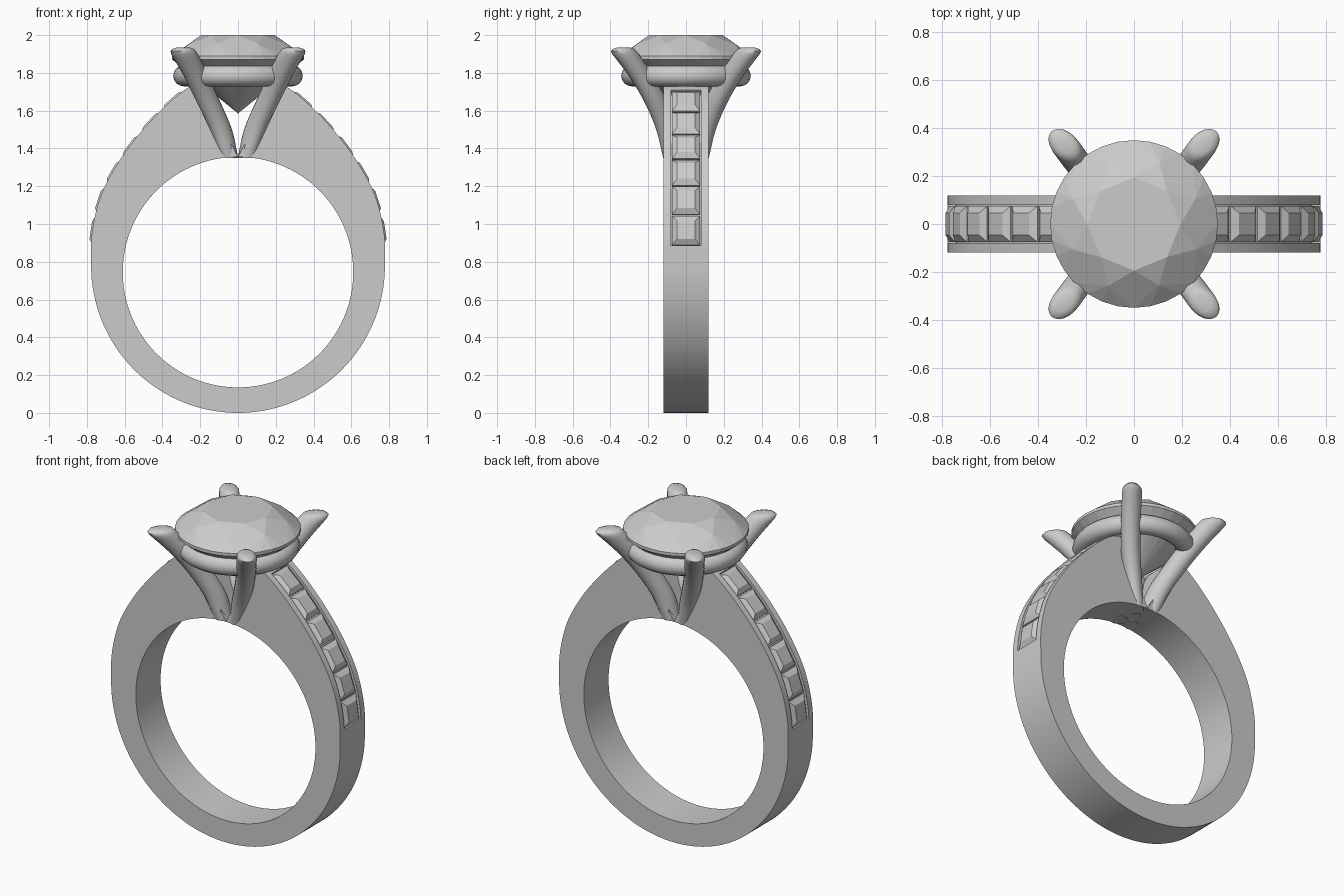
import bpy, bmesh, math
from mathutils import Vector

if "Cube" in bpy.data.objects:
    bpy.data.objects.remove(bpy.data.objects["Cube"])


def finish(bm, name, smooth=None):
    bmesh.ops.remove_doubles(bm, verts=bm.verts, dist=1e-5)
    bmesh.ops.recalc_face_normals(bm, faces=bm.faces)
    me = bpy.data.meshes.new(name)
    bm.to_mesh(me)
    bm.free()
    ob = bpy.data.objects.new(name, me)
    bpy.context.collection.objects.link(ob)
    if smooth:
        bpy.ops.object.select_all(action='DESELECT')
        bpy.context.view_layer.objects.active = ob
        ob.select_set(True)
        bpy.ops.object.shade_smooth_by_angle(angle=math.radians(smooth))
    return ob


def loft(bm, rings, caps=(True, True)):
    """Skin a list of closed rings of points."""
    vs = [[bm.verts.new(p) for p in r] for r in rings]
    n = len(vs[0])
    for a, b in zip(vs, vs[1:]):
        for i in range(n):
            j = (i + 1) % n
            bm.faces.new((a[i], a[j], b[j], b[i]))
    if caps[0]:
        bm.faces.new(vs[0])
    if caps[1]:
        bm.faces.new(vs[-1])


def catmull(pts, steps):
    """Smooth interpolation through points of any dimension."""
    p = [Vector(q) for q in pts]
    p = [2 * p[0] - p[1]] + p + [2 * p[-1] - p[-2]]
    out = []
    for k in range(1, len(p) - 2):
        a, b, c, d = p[k - 1:k + 3]
        for s in range(steps):
            t = s / steps
            out.append(0.5 * (2 * b + (c - a) * t + (2 * a - 5 * b + 4 * c - d) * t * t
                              + (3 * b - a - 3 * c + d) * t ** 3))
    return out + [p[-2]]


# Outer shank outline (right half): round below, tapering shoulder above
outline = [Vector((0.778 * math.sin(a), 0.78 - 0.78 * math.cos(a)))
           for a in (math.radians(3 * i) for i in range(30))]
outline += catmull([(0.778, 0.78), (0.774, 0.95), (0.73, 1.14), (0.65, 1.3), (0.545, 1.45),
                    (0.41, 1.6), (0.28, 1.712), (0.2, 1.745)], 6)
dist = [0.0]
for a, b in zip(outline, outline[1:]):
    dist.append(dist[-1] + (b - a).length)
total = dist[-1]


def at(s):
    """Point, tangent and outward normal on the outline at length s."""
    k = 0
    while k < len(dist) - 2 and dist[k + 1] < s:
        k += 1
    f = (s - dist[k]) / (dist[k + 1] - dist[k])
    t = (outline[k + 1] - outline[k]).normalized()
    return outline[k].lerp(outline[k + 1], f), t, Vector((t.y, -t.x))


def length_at_height(z):
    k = next(i for i, p in enumerate(outline) if p.y >= z)
    f = (z - outline[k - 1].y) / (outline[k].y - outline[k - 1].y)
    return dist[k - 1] + f * (dist[k] - dist[k - 1])


s0, s1 = length_at_height(0.885), length_at_height(1.71)
W, C, DEPTH = 0.12, 0.08, 0.035

# Shank: swept half with a recessed channel, mirrored; its top ends form the V
stations = [(s, DEPTH if s0 < s < s1 else 0.0) for s in (total * i / 72 for i in range(73))]
stations += [(s0, 0.0), (s0 + 1e-4, DEPTH), (s1 - 1e-4, DEPTH), (s1, 0.0)]
rings = []
for s, depth in sorted(stations):
    o, t, n = at(s)
    d = o - n * depth
    a = math.pi * s / total
    i = Vector((0.61 * math.sin(a), 0.745 - 0.61 * math.cos(a)))
    rings.append([(q.x, y, q.y) for q, y in ((i, -W), (o, -W), (o, -C), (d, -C),
                                             (d, C), (o, C), (o, W), (i, W))])
bm = bmesh.new()
loft(bm, rings, (False, True))
bmesh.ops.dissolve_degenerate(bm, dist=1e-6, edges=bm.edges)
shank = finish(bm, "shank", 25)
shank.modifiers.new("Mirror", 'MIRROR')

# Square channel stones, six on each shoulder
step = (s1 - s0) / 6
for side, label in ((1, "right"), (-1, "left")):
    for k in range(6):
        p, t, n = at(s0 + step * (k + 0.5))
        rings = []
        for size, h in ((0.8, -0.05), (1.0, -0.022), (1.0, -0.012), (0.62, 0.008)):
            ring = []
            for u, v in ((-1, -1), (1, -1), (1, 1), (-1, 1)):
                q = p + t * (u * size * (step / 2 - 0.005)) + n * h
                ring.append((side * q.x, v * size * 0.075, q.y))
            rings.append(ring)
        bm = bmesh.new()
        loft(bm, rings)
        finish(bm, f"{label}_channel_stone_{k + 1}")

# Four claws: slanted oval sections flaring outward, rounded at the tip
# columns: height, centre x, centre y, half length along diagonal, half width
claw = catmull([(1.35, 0.045, 0.075, 0.05, 0.042), (1.5, 0.09, 0.1, 0.065, 0.05),
                (1.65, 0.158, 0.16, 0.07, 0.054), (1.78, 0.22, 0.235, 0.075, 0.055),
                (1.9, 0.283, 0.32, 0.082, 0.056)], 5)
for shrink, z in ((0.96, 1.915), (0.82, 1.927), (0.5, 1.934)):
    claw.append(Vector((z, 0.29, 0.33, 0.082 * shrink, 0.056 * shrink)))
r = math.sqrt(0.5)
for sx, lx in ((1, "right"), (-1, "left")):
    for sy, ly in ((-1, "front"), (1, "back")):
        rings = []
        for z, cx, cy, a, b in claw:
            ring = []
            for i in range(20):
                w = 2 * math.pi * i / 20
                u, v = a * math.cos(w), b * math.sin(w)
                ring.append((sx * (cx + r * (u - v)), sy * (cy + r * (u + v)), z))
            rings.append(ring)
        bm = bmesh.new()
        loft(bm, rings)
        finish(bm, f"{ly}_{lx}_claw", 50)

# Seat ring under the centre stone
bpy.ops.mesh.primitive_torus_add(major_segments=64, minor_segments=16, major_radius=0.287,
                                 minor_radius=0.056, location=(0, 0, 1.785))
seat = bpy.context.object
seat.name = "seat_ring"
bpy.ops.object.shade_smooth()

# Brilliant-cut centre stone: hull of table, crown, girdle and pavilion points
bm = bmesh.new()
for count, rad, z, turn in ((8, 0.195, 2.0, 0), (8, 0.278, 1.955, 0.5), (32, 0.35, 1.89, 0),
                            (32, 0.35, 1.872, 0), (8, 0.13, 1.69, 0.5), (1, 0, 1.585, 0)):
    for i in range(count):
        w = 2 * math.pi * (i + turn) / count
        bm.verts.new((rad * math.cos(w), rad * math.sin(w), z))
bmesh.ops.convex_hull(bm, input=bm.verts)
bmesh.ops.dissolve_limit(bm, angle_limit=0.01, verts=bm.verts, edges=bm.edges)
finish(bm, "centre_stone")
